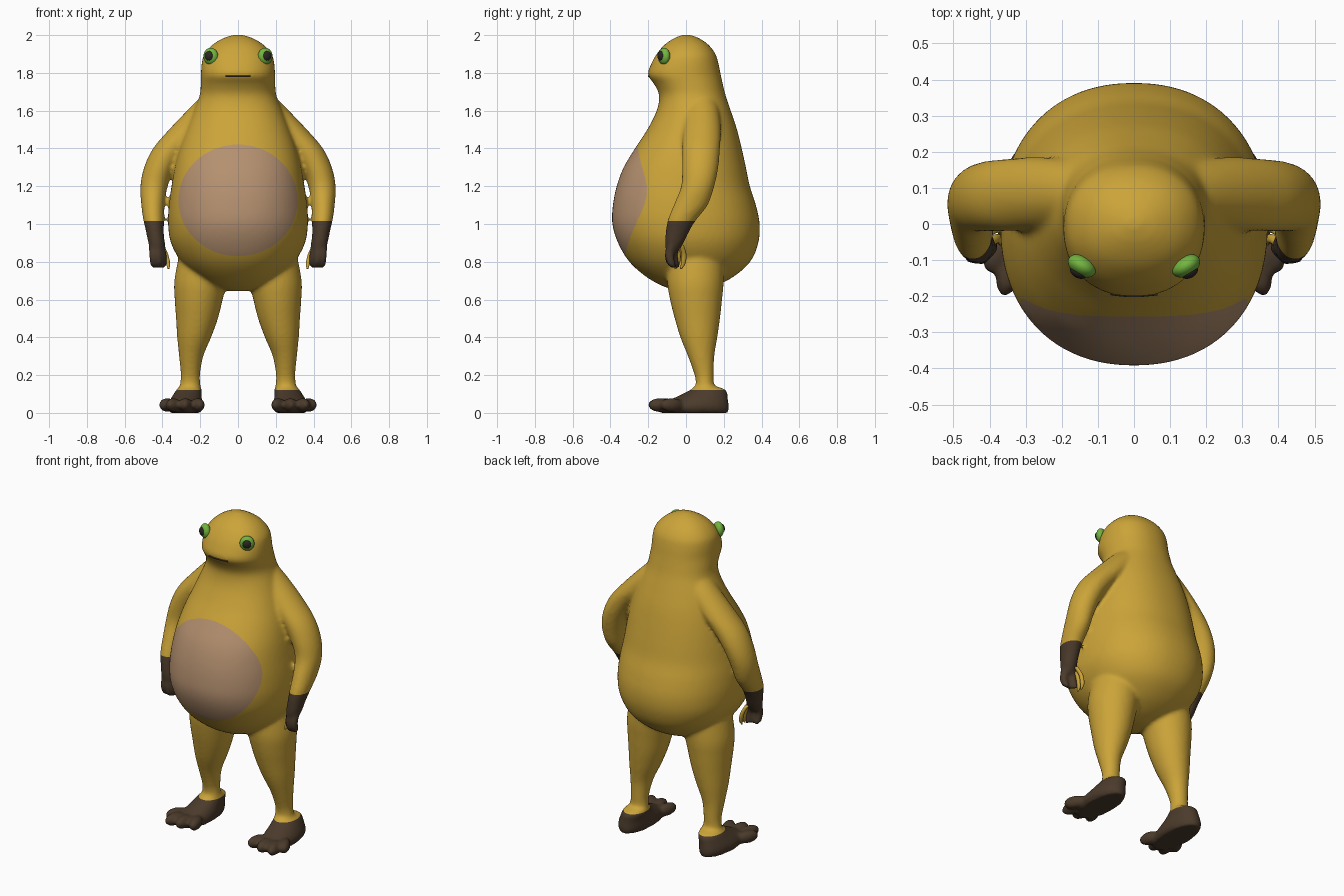
import bpy, bmesh
from math import sin, cos, pi, radians
from mathutils import Vector, Matrix

if "Cube" in bpy.data.objects:
    bpy.data.objects.remove(bpy.data.objects["Cube"])


def material(name, rgb):
    m = bpy.data.materials.new(name)
    m.use_nodes = True
    m.diffuse_color = (*rgb, 1)
    m.node_tree.nodes["Principled BSDF"].inputs["Base Color"].default_value = (*rgb, 1)
    return m


yellow = material("mustard skin", (0.60, 0.37, 0.04))
tan = material("tan belly", (0.46, 0.28, 0.16))
brown = material("dark brown", (0.07, 0.043, 0.024))
green = material("eye green", (0.17, 0.46, 0.05))
black = material("pupil black", (0.025, 0.02, 0.016))


def loft(bm, rows, side=1, power=2, steps=4, sides=40):
    """Closed tube through rows of (z, centre x, centre y, radius x, radius y)."""
    rows = [Vector(r) for r in rows]
    pts = [rows[0] * 2 - rows[1], *rows, rows[-1] * 2 - rows[-2]]
    path = []
    for a, b, c, d in zip(pts, pts[1:], pts[2:], pts[3:]):
        for i in range(steps):
            t = i / steps
            path.append((b * 2 + (c - a) * t + (a * 2 - b * 5 + c * 4 - d) * t**2
                         + (b * 3 - a - c * 3 + d) * t**3) / 2)
    path.append(rows[-1])

    def bend(v):
        return abs(v) ** (2 / power) * (1 if v > 0 else -1)

    rings = []
    for z, cx, cy, rx, ry in path:
        rings.append([bm.verts.new((side * (cx + rx * bend(cos(a))), cy + ry * bend(sin(a)), z))
                      for a in (2 * pi * i / sides for i in range(sides))])
    faces = [bm.faces.new(rings[0]), bm.faces.new(rings[-1])]
    for low, high in zip(rings, rings[1:]):
        for i in range(sides):
            j = (i + 1) % sides
            faces.append(bm.faces.new((low[i], low[j], high[j], high[i])))
    bmesh.ops.recalc_face_normals(bm, faces=faces)


def ball(bm, centre, size, turn=0):
    matrix = (Matrix.Translation(centre) @ Matrix.Rotation(turn, 4, 'Z')
              @ Matrix.Diagonal((*size, 1)))
    bmesh.ops.create_uvsphere(bm, u_segments=32, v_segments=20, radius=1, matrix=matrix)


def finish(name, bm, *mats):
    mesh = bpy.data.meshes.new(name)
    bm.to_mesh(mesh)
    bm.free()
    for m in mats:
        mesh.materials.append(m)
    mesh.shade_smooth()
    obj = bpy.data.objects.new(name, mesh)
    bpy.context.collection.objects.link(obj)
    return obj


# Torso and head, as front and back depth plus half width at each height
profile = [(0.645, -0.04, 0.06, 0.05), (0.67, -0.12, 0.15, 0.13), (0.72, -0.21, 0.25, 0.215),
           (0.8, -0.30, 0.34, 0.30), (0.9, -0.36, 0.383, 0.355), (1.0, -0.39, 0.39, 0.37),
           (1.1, -0.387, 0.37, 0.366), (1.2, -0.367, 0.338, 0.352), (1.3, -0.33, 0.317, 0.335),
           (1.4, -0.27, 0.295, 0.31), (1.5, -0.205, 0.27, 0.275), (1.6, -0.155, 0.237, 0.235),
           (1.68, -0.142, 0.21, 0.203), (1.74, -0.168, 0.195, 0.197), (1.79, -0.202, 0.184, 0.196),
           (1.85, -0.183, 0.172, 0.192), (1.9, -0.155, 0.156, 0.178), (1.95, -0.113, 0.118, 0.134),
           (1.985, -0.06, 0.066, 0.075), (2.002, -0.015, 0.02, 0.02)]
bm = bmesh.new()
loft(bm, [(z, 0, (f + b) / 2, w, (b - f) / 2) for z, f, b, w in profile], power=2.2, sides=64)

arm = [(0.85, 0.425, -0.075, 0.03, 0.03), (0.9, 0.432, -0.062, 0.043, 0.05),
       (0.96, 0.44, -0.045, 0.047, 0.062), (1.02, 0.447, -0.022, 0.054, 0.075),
       (1.1, 0.45, 0.025, 0.062, 0.09), (1.2, 0.445, 0.062, 0.072, 0.088),
       (1.3, 0.415, 0.075, 0.082, 0.096), (1.4, 0.355, 0.08, 0.095, 0.1),
       (1.5, 0.26, 0.085, 0.105, 0.1), (1.6, 0.17, 0.085, 0.1, 0.09), (1.66, 0.12, 0.08, 0.09, 0.08)]
leg = [(0.1, 0.253, 0.11, 0.055, 0.055), (0.15, 0.253, 0.1, 0.054, 0.048),
       (0.2, 0.252, 0.096, 0.051, 0.051), (0.3, 0.248, 0.08, 0.064, 0.07),
       (0.4, 0.232, 0.068, 0.09, 0.098), (0.5, 0.217, 0.06, 0.111, 0.12),
       (0.6, 0.208, 0.053, 0.127, 0.138), (0.7, 0.197, 0.05, 0.14, 0.15), (0.85, 0.17, 0.05, 0.14, 0.15)]
foot = [(0.0, 0.278, 0.045, 0.08, 0.18), (0.03, 0.28, 0.043, 0.093, 0.186),
        (0.06, 0.277, 0.06, 0.088, 0.164), (0.09, 0.27, 0.09, 0.077, 0.13),
        (0.12, 0.26, 0.117, 0.068, 0.097), (0.14, 0.253, 0.105, 0.055, 0.06)]
for s in (-1, 1):
    for limb in (arm, leg, foot):
        loft(bm, limb, s)
    # Fingers curl back at the tips
    for x, y in ((0.398, -0.06), (0.422, -0.085), (0.452, -0.08)):
        loft(bm, [(0.765, x - 0.006, y + 0.02, 0.008, 0.01), (0.79, x - 0.003, y + 0.003, 0.018, 0.022),
                  (0.84, x, y - 0.006, 0.019, 0.024), (0.9, x + 0.003, y + 0.01, 0.018, 0.02)], s, sides=16)
    # Toes fan outward
    for x, y, turn in ((0.212, -0.115, -14), (0.278, -0.135, 4), (0.343, -0.135, 18), (0.374, -0.075, 28)):
        ball(bm, (s * x, y, 0.042), (0.034, 0.068, 0.038), radians(s * turn))
raw = finish("body_parts", bm)

# Fuse the parts into one smooth skin
remesh = raw.modifiers.new("fuse", 'REMESH')
remesh.mode = 'VOXEL'
remesh.voxel_size = 0.0115
soften = raw.modifiers.new("soften", 'SMOOTH')
soften.factor = 0.5
soften.iterations = 6
graph = bpy.context.evaluated_depsgraph_get()
bm = bmesh.new()
bm.from_mesh(bpy.data.meshes.new_from_object(raw.evaluated_get(graph)))
bpy.data.objects.remove(raw)


def cut(faces, point, normal):
    geom = {g for f in faces for g in (f, *f.edges, *f.verts)}
    out = bmesh.ops.bisect_plane(bm, geom=list(geom), dist=1e-5, plane_co=point, plane_no=normal)
    return [g for g in out["geom"] if isinstance(g, bmesh.types.BMFace)]


def is_hand(c):
    return abs(c.x) > 0.376 and 0.7 < c.z < 1.015


# Straight colour edges at ankles and wrists
cut([f for f in bm.faces if f.calc_center_median().z < 0.2], (0, 0, 0.122), (0, 0, 1))
cut([f for f in bm.faces if abs(f.calc_center_median().x) > 0.376
     and 0.9 < f.calc_center_median().z < 1.1], (0, 0, 1.015), (0, 0, 1))
for f in bm.faces:
    c = f.calc_center_median()
    f.material_index = 2 if c.z < 0.122 or is_hand(c) else 0

# Round belly patch, trimmed by tangent planes
patch = [f for f in bm.faces if f.calc_center_median().y < -0.1
         and abs(f.calc_center_median().x) < 0.34 and 0.75 < f.calc_center_median().z < 1.5]
for i in range(36):
    a = 2 * pi * i / 36
    point = Vector((0.315 * cos(a), 0, 1.125 + 0.295 * sin(a)))
    normal = Vector((cos(a) / 0.315, 0, sin(a) / 0.295))
    patch = [f for f in cut(patch, point, normal)
             if (f.calc_center_median() - point).dot(normal) < 0]
for f in patch:
    f.material_index = 1
body = finish("body", bm, yellow, tan, brown)

# Eyes and pupils, turned outward
for s, label in ((-1, "right"), (1, "left")):
    turn = radians(31 * s)
    out = Vector((sin(turn), -cos(turn), 0.12))
    centre = Vector((s * 0.144, -0.116, 1.888))
    for name, push, size, mat in (("eye", 0, (0.042, 0.028, 0.045), green),
                                  ("pupil", 0.02, (0.025, 0.016, 0.026), black)):
        bm = bmesh.new()
        ball(bm, centre + out * push, size, turn)
        finish(f"{label}_{name}", bm, mat)
    # Pale inner digits beside each hand
    bm = bmesh.new()
    for y in (-0.045, -0.015):
        loft(bm, [(0.762, 0.368, y - 0.012, 0.004, 0.005), (0.79, 0.37, y, 0.011, 0.012),
                  (0.84, 0.382, y + 0.004, 0.012, 0.013), (0.89, 0.405, y - 0.01, 0.012, 0.013)], s, sides=16)
    finish(f"{label}_thumb", bm, yellow)

# Mouth line laid on the snout
curve = bpy.data.curves.new("mouth", 'CURVE')
curve.dimensions = '3D'
curve.bevel_depth = 0.004
line = curve.splines.new('POLY')
line.points.add(10)
for i, p in enumerate(line.points):
    x = 0.065 * (i / 5 - 1)
    hit = body.closest_point_on_mesh((x, -0.22, 1.78))[1]
    p.co = (x, hit.y, 1.782, 1)
curve.materials.append(brown)
bpy.context.collection.objects.link(bpy.data.objects.new("mouth", curve))
